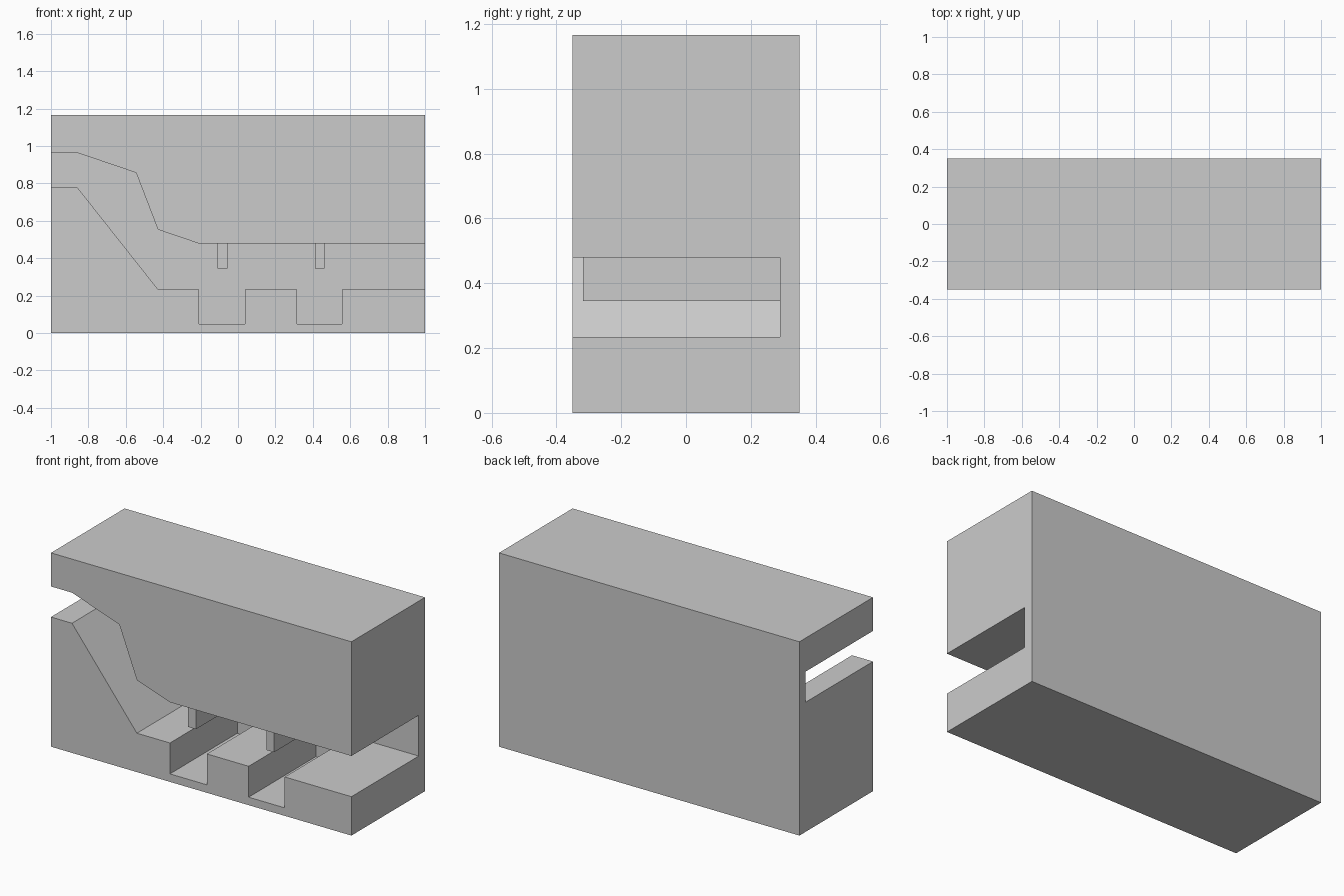
import bpy, bmesh

if "Cube" in bpy.data.objects:
    bpy.data.objects.remove(bpy.data.objects["Cube"])

DEPTH, HEIGHT, WALL_Y = 0.70, 1.166, 0.29


def prism(name, profile, y0, y1):
    """Extrude an x-z outline along y."""
    bm = bmesh.new()
    face = bm.faces.new([bm.verts.new((x, y0, z)) for x, z in profile])
    ext = bmesh.ops.extrude_face_region(bm, geom=[face])
    verts = [g for g in ext["geom"] if isinstance(g, bmesh.types.BMVert)]
    bmesh.ops.translate(bm, verts=verts, vec=(0, y1 - y0, 0))
    bmesh.ops.recalc_face_normals(bm, faces=bm.faces)
    mesh = bpy.data.meshes.new(name)
    bm.to_mesh(mesh)
    bm.free()
    obj = bpy.data.objects.new(name, mesh)
    bpy.context.collection.objects.link(obj)
    return obj


def rect(x0, x1, z0, z1):
    return [(x0, z0), (x1, z0), (x1, z1), (x0, z1)]


def combine(target, tool, operation):
    """Apply a boolean and discard the tool object."""
    tool.hide_render = True
    mod = target.modifiers.new("cut", "BOOLEAN")
    mod.object, mod.operation, mod.solver = tool, operation, "EXACT"
    bpy.context.view_layer.objects.active = target
    bpy.ops.object.modifier_apply(modifier=mod.name)
    bpy.data.objects.remove(tool)


# Solid outer block
block = prism("channel_block", rect(-1, 1, 0, HEIGHT), -DEPTH / 2, DEPTH / 2)

# Channel: ceiling left to right, then stepped floor with two pits right to left
ceiling = [(-1.1, 0.964), (-0.86, 0.964), (-0.545, 0.857), (-0.428, 0.553),
           (-0.21, 0.479), (1.1, 0.479)]
floor = [(1.1, 0.234), (0.556, 0.234), (0.556, 0.048), (0.316, 0.048),
         (0.316, 0.234), (0.038, 0.234), (0.038, 0.048), (-0.208, 0.048),
         (-0.208, 0.234), (-0.428, 0.234), (-0.86, 0.78), (-1.1, 0.78)]
channel = prism("channel_cutter", ceiling + floor, -0.5, WALL_Y)

# Hanging baffles, kept solid by removing them from the channel cutter
for x0, x1 in ((-0.110, -0.057), (0.412, 0.462)):
    baffle = prism("baffle", rect(x0, x1, 0.345, 0.6), -0.318, 0.34)
    combine(channel, baffle, "DIFFERENCE")

combine(block, channel, "DIFFERENCE")
